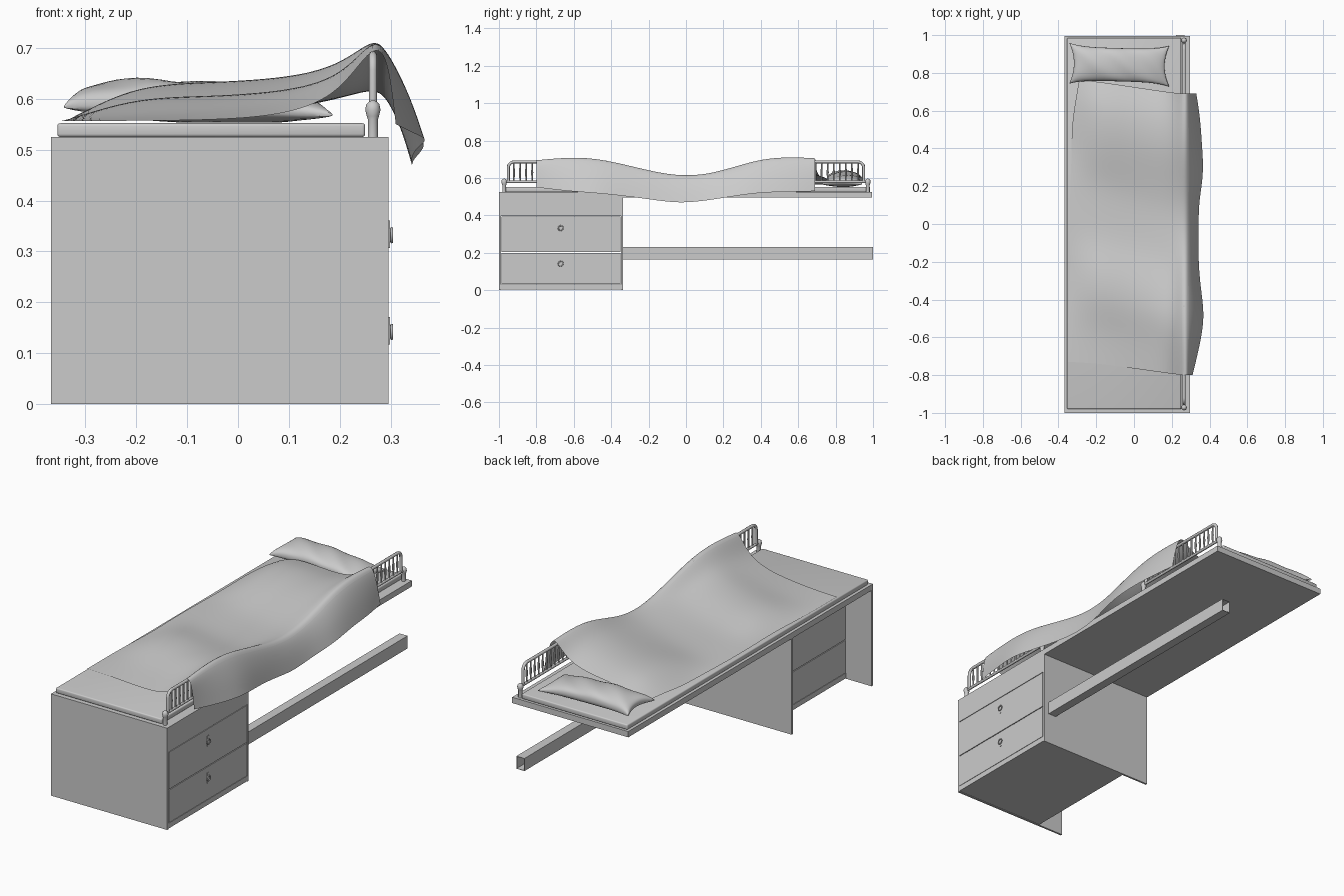
import bpy, bmesh, math

if "Cube" in bpy.data.objects:
    bpy.data.objects.remove(bpy.data.objects["Cube"])


def finish(name, bm, smooth=False):
    bmesh.ops.recalc_face_normals(bm, faces=bm.faces)
    me = bpy.data.meshes.new(name)
    bm.to_mesh(me)
    bm.free()
    ob = bpy.data.objects.new(name, me)
    bpy.context.collection.objects.link(ob)
    if smooth:
        bpy.ops.object.select_all(action='DESELECT')
        bpy.context.view_layer.objects.active = ob
        ob.select_set(True)
        bpy.ops.object.shade_smooth_by_angle(angle=math.radians(40))
    return ob


def box(name, x, y, z, bevel=0):
    bm = bmesh.new()
    bmesh.ops.create_cube(bm, size=1)
    for v in bm.verts:
        v.co = [(a[0] + a[1]) / 2 + c * (a[1] - a[0]) for a, c in zip((x, y, z), v.co)]
    if bevel:
        bmesh.ops.bevel(bm, geom=bm.edges[:], offset=bevel, segments=3, profile=0.5, affect='EDGES')
    return finish(name, bm, bevel > 0)


def lathe(name, profile, loc, n=12):
    bm = bmesh.new()
    rings = [[bm.verts.new((loc[0] + r * math.cos(2 * math.pi * i / n),
                            loc[1] + r * math.sin(2 * math.pi * i / n), loc[2] + z))
              for i in range(n)] for r, z in profile]
    for a, b in zip(rings, rings[1:]):
        for i in range(n):
            bm.faces.new((a[i], a[(i + 1) % n], b[(i + 1) % n], b[i]))
    bm.faces.new(rings[0])
    bm.faces.new(rings[-1])
    return finish(name, bm, True)


def tube(name, pts, r, cyclic=False):
    cu = bpy.data.curves.new(name, 'CURVE')
    cu.dimensions = '3D'
    cu.bevel_depth = r
    cu.bevel_resolution = 2
    cu.use_fill_caps = True
    sp = cu.splines.new('POLY')
    sp.points.add(len(pts) - 1)
    for p, c in zip(sp.points, pts):
        p.co = (*c, 1)
    sp.use_cyclic_u = cyclic
    sp.use_smooth = True
    ob = bpy.data.objects.new(name, cu)
    bpy.context.collection.objects.link(ob)
    return ob


# platform and mattress
box("bed_platform", (-0.367, 0.296), (-1, 0.995), (0.495, 0.525))
box("mattress", (-0.355, 0.25), (-0.98, 0.985), (0.525, 0.552), 0.006)

# cabinet side panels, open at the back
box("cabinet_front_panel", (-0.367, 0.296), (-1, -0.99), (0, 0.495))
box("cabinet_rear_panel", (-0.367, 0.296), (-0.347, -0.337), (0, 0.495))
box("cabinet_top_rail", (-0.22, 0.296), (-0.99, -0.347), (0.398, 0.495))
box("cabinet_base", (-0.22, 0.296), (-0.99, -0.347), (0.003, 0.03))

# drawers with pulls
for i, (z0, z1, zk) in enumerate(((0.032, 0.2, 0.145), (0.204, 0.395, 0.335))):
    box(f"drawer_{i}", (-0.22, 0.296), (-0.987, -0.35), (z0, z1))
    box(f"pull_plate_{i}", (0.296, 0.299), (-0.676, -0.664), (zk - 0.028, zk + 0.026))
    tube(f"pull_ring_{i}", [(0.302, -0.67 + 0.013 * math.cos(k * math.pi / 6),
                             zk - 0.003 + 0.013 * math.sin(k * math.pi / 6)) for k in range(12)], 0.003, True)

# long support beam, hollow with an open end
bm = bmesh.new()
bmesh.ops.create_cube(bm, size=1)
for v in bm.verts:
    v.co = (0.245 + v.co.x * 0.046, 0.329 + v.co.y * 1.342, 0.198 + v.co.z * 0.065)
bmesh.ops.delete(bm, geom=[f for f in bm.faces if f.calc_center_median().y > 0.9], context='FACES')
beam = finish("support_beam", bm)
beam.modifiers.new("wall", 'SOLIDIFY').thickness = 0.003

# guard rails at both ends
RX = 0.265
POST = [(0.01, 0), (0.01, 0.035), (0.012, 0.041), (0.015, 0.053), (0.013, 0.064), (0.007, 0.07), (0.002, 0.072)]
for tag, s in (("front", -1), ("rear", 1)):
    for k, y in enumerate((0.972, 0.39)):
        lathe(f"{tag}_rail_post_{k}", POST, (RX, s * y, 0.525))
    loop = []
    r = 0.03
    for cy, cz, a0 in ((0.92, 0.656, 0), (0.437, 0.656, 90)):
        for k in range(6):
            a = math.radians(a0 + 18 * k)
            loop.append((RX, s * (cy + r * math.cos(a)), cz + r * math.sin(a)))
    loop = [(RX, s * 0.95, 0.58)] + loop + [(RX, s * 0.407, 0.58)]
    tube(f"{tag}_rail_frame", loop, 0.008)
    tube(f"{tag}_rail_lower_bar", [(RX, s * 0.972, 0.58), (RX, s * 0.39, 0.58)], 0.007)
    for k in range(16):
        lathe(f"{tag}_rail_spindle_{k}", [(0.004, 0), (0.004, 0.02), (0.006, 0.05), (0.004, 0.075), (0.004, 0.105)],
              (RX, s * (0.92 - 0.0325 * k), 0.58), 8)

# blanket: each row is y, left x, heights across the bed, then hanging edge x and z
ROWS = [
    (-0.765, -0.35, 0.556, 0.557, 0.558, 0.568, 0.61, 0.702, 0.31, 0.55),
    (-0.60, -0.35, 0.556, 0.565, 0.575, 0.59, 0.635, 0.718, 0.35, 0.53),
    (-0.45, -0.345, 0.557, 0.605, 0.607, 0.62, 0.65, 0.712, 0.375, 0.52),
    (-0.30, -0.335, 0.557, 0.605, 0.605, 0.612, 0.63, 0.68, 0.352, 0.505),
    (-0.15, -0.34, 0.557, 0.568, 0.57, 0.582, 0.605, 0.642, 0.34, 0.485),
    (0.0, -0.34, 0.557, 0.567, 0.568, 0.578, 0.60, 0.614, 0.342, 0.464),
    (0.15, -0.335, 0.557, 0.57, 0.573, 0.583, 0.60, 0.622, 0.342, 0.48),
    (0.30, -0.33, 0.558, 0.605, 0.605, 0.612, 0.63, 0.666, 0.37, 0.505),
    (0.45, -0.33, 0.562, 0.628, 0.632, 0.642, 0.665, 0.71, 0.36, 0.525),
    (0.60, -0.31, 0.57, 0.63, 0.635, 0.642, 0.67, 0.718, 0.35, 0.525),
    (0.725, -0.29, 0.562, 0.60, 0.605, 0.61, 0.645, 0.712, 0.33, 0.53),
]
bm = bmesh.new()
crease = bm.verts.layers.float.new('crease_vert')
grid = []
for y, xl, *z, xe, ze in ROWS:
    pts = list(zip((xl, -0.2, -0.05, 0.1, 0.2, 0.26), z))
    pts += [(0.288, z[-1] - 0.008), (0.288 + (xe - 0.288) * 0.6, (z[-1] + ze) / 2), (xe, ze)]
    skew = 0.035 + 0.05 * max(0, 1 - (y / 0.74) ** 2)
    row = []
    for x, h in pts:
        shift = skew * max(-1, min(1, x / 0.25)) if x < 0.25 else 0.035
        row.append(bm.verts.new((x, y - shift, h)))
    grid.append(row)
for a, b in zip(grid, grid[1:]):
    for i in range(len(a) - 1):
        bm.faces.new((a[i], a[i + 1], b[i + 1], b[i]))
# keep the cut corners of the sheet square
for row in (grid[0], grid[-1]):
    row[0][crease] = row[-1][crease] = 1
blanket = finish("blanket", bm, True)
sub = blanket.modifiers.new("soft", 'SUBSURF')
sub.levels = sub.render_levels = 3

# pillow: puffed cushion with pinched corners
bm = bmesh.new()
bmesh.ops.create_grid(bm, x_segments=30, y_segments=18, size=1)
lower = bmesh.ops.duplicate(bm, geom=bm.faces[:])
under = {g for g in lower['geom'] if isinstance(g, bmesh.types.BMVert)}
for v in bm.verts:
    u, w = (math.sin(c * math.pi / 2) for c in v.co[:2])
    t = (max(0, 1 - u * u) * max(0, 1 - w * w)) ** 0.36
    x = u * (0.265 - 0.025 * (1 - w * w))
    y = w * (0.108 - 0.02 * (1 - u ** 4))
    ripple = 0.004 * math.sin(9 * u + 3 * w)
    mid = 0.588 - 0.008 * u - 0.012 * (u * w) ** 2
    z = max(0.553, mid - t * 0.036) if v in under else mid + t * (0.046 - 0.01 * u + ripple)
    v.co = (-0.078 + x, 0.843 + y - 0.008 * u, z)
bmesh.ops.remove_doubles(bm, verts=bm.verts[:], dist=0.0001)
finish("pillow", bm, True)
